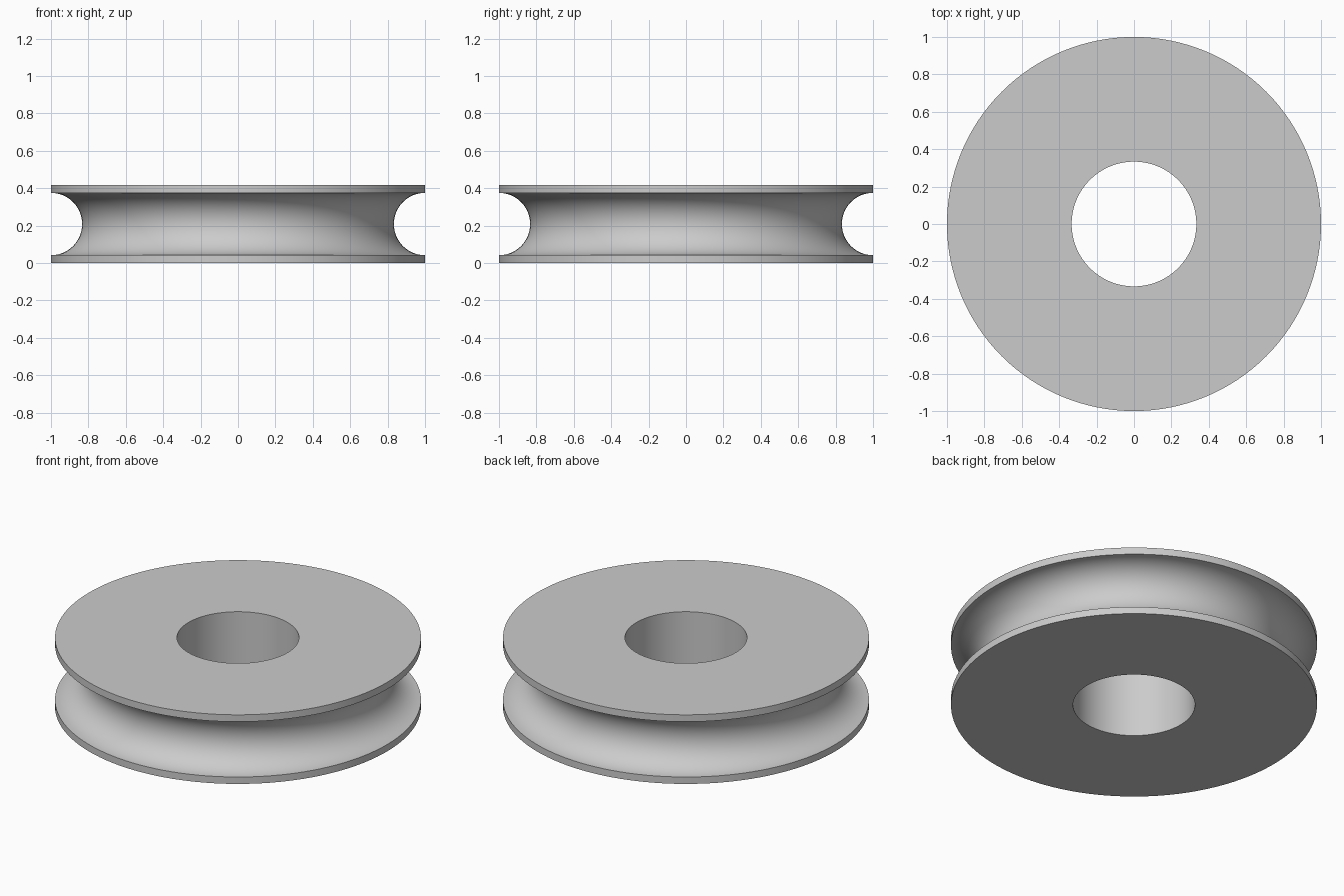
import bpy
import bmesh
import math

cube = bpy.data.objects.get("Cube")
if cube:
    bpy.data.objects.remove(cube, do_unlink=True)

SEGMENTS = 128
ARC_STEPS = 32
HEIGHT = 5 / 12
RIM_RADIUS = 1.0
BORE_RADIUS = 1 / 3
GROOVE_RADIUS = 1 / 6

# Plain grey material
grey = bpy.data.materials.new("light grey")
grey.use_nodes = True
colour = (0.6, 0.6, 0.6, 1)
grey.diffuse_color = colour
grey.node_tree.nodes["Principled BSDF"].inputs["Base Color"].default_value = colour

# Cross-section: bore, flat faces, thin rims and a half-round groove
profile = [(BORE_RADIUS, HEIGHT), (BORE_RADIUS, 0), (RIM_RADIUS, 0)]
for i in range(ARC_STEPS + 1):
    a = math.pi * i / ARC_STEPS
    profile.append((RIM_RADIUS - GROOVE_RADIUS * math.sin(a),
                    HEIGHT / 2 - GROOVE_RADIUS * math.cos(a)))
profile.append((RIM_RADIUS, HEIGHT))

# Sweep the closed cross-section around the axle
bm = bmesh.new()
rings = []
for s in range(SEGMENTS):
    t = math.tau * s / SEGMENTS
    rings.append([bm.verts.new((r * math.cos(t), r * math.sin(t), z))
                  for r, z in profile])
for s, ring in enumerate(rings):
    following = rings[(s + 1) % SEGMENTS]
    for k in range(len(profile)):
        j = (k + 1) % len(profile)
        bm.faces.new((ring[k], following[k], following[j], ring[j]))
bmesh.ops.recalc_face_normals(bm, faces=bm.faces)

mesh = bpy.data.meshes.new("grooved_wheel")
bm.to_mesh(mesh)
bm.free()
mesh.materials.append(grey)
wheel = bpy.data.objects.new("grooved_wheel", mesh)
bpy.context.collection.objects.link(wheel)

# Smooth curved walls, crisp rims
bpy.ops.object.select_all(action="DESELECT")
wheel.select_set(True)
bpy.context.view_layer.objects.active = wheel
bpy.ops.object.shade_smooth_by_angle(angle=math.radians(30))
